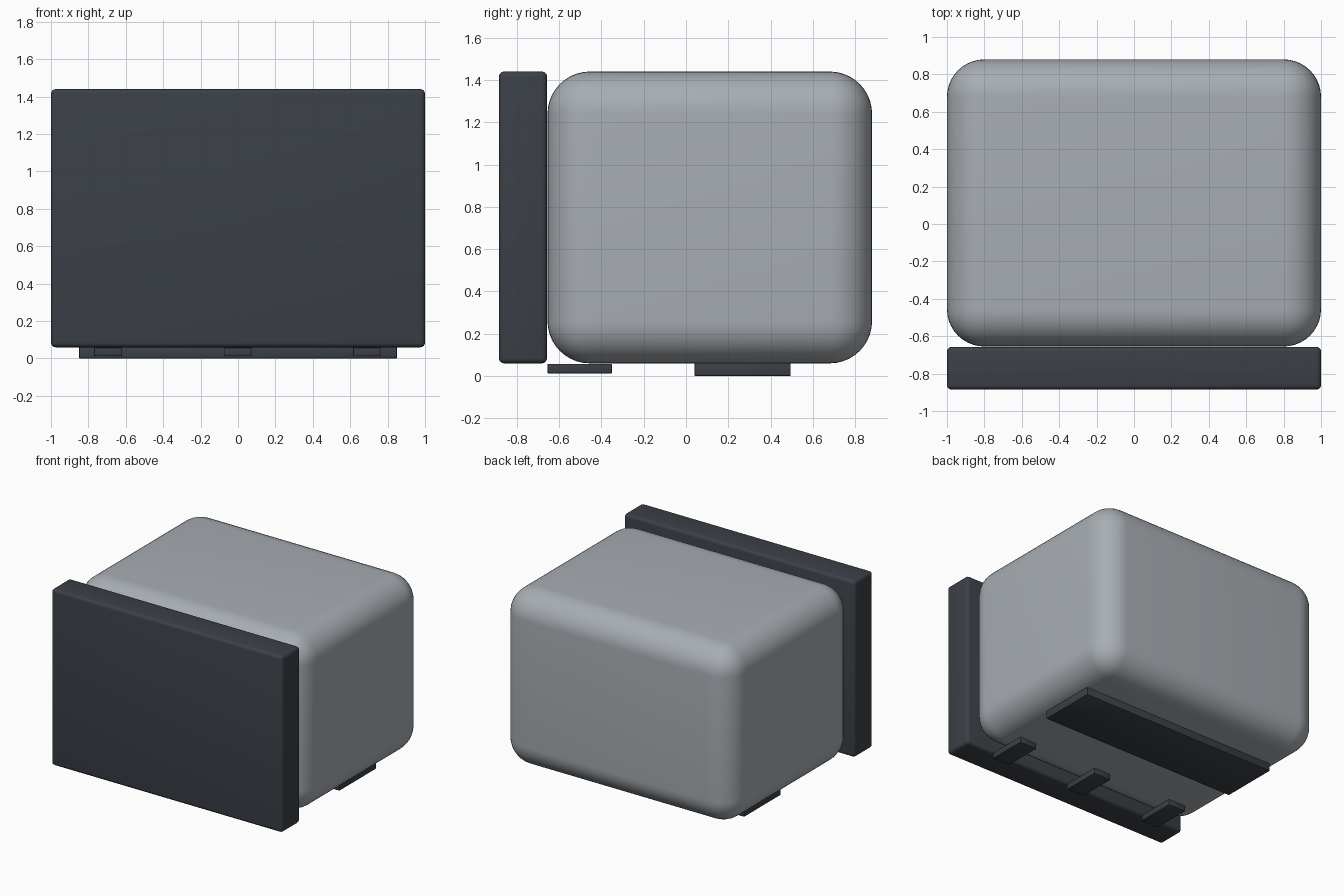
import bpy
import math

default_cube = bpy.data.objects.get("Cube")
if default_cube:
    bpy.data.objects.remove(default_cube, do_unlink=True)


def make_material(name, color):
    mat = bpy.data.materials.new(name)
    mat.use_nodes = True
    mat.diffuse_color = color
    for node in mat.node_tree.nodes:
        if node.type == 'BSDF_PRINCIPLED':
            node.inputs["Base Color"].default_value = color
            node.inputs["Roughness"].default_value = 0.5
    return mat


def rounded_box(name, low, high, radius, segments, mat):
    """Box between two corners with its edges rounded."""
    center = [(a + b) / 2 for a, b in zip(low, high)]
    bpy.ops.mesh.primitive_cube_add(size=1, location=center)
    obj = bpy.context.object
    obj.name = name
    obj.scale = [b - a for a, b in zip(low, high)]
    bpy.ops.object.transform_apply(location=False, rotation=False, scale=True)
    bevel = obj.modifiers.new("Rounded edges", 'BEVEL')
    bevel.width = radius
    bevel.segments = segments
    bpy.ops.object.modifier_apply(modifier=bevel.name)
    bpy.ops.object.shade_smooth_by_angle(angle=math.radians(35))
    obj.data.materials.append(mat)
    return obj


light_gray = make_material("light_gray", (0.39, 0.42, 0.45, 1))
dark_gray = make_material("dark_gray", (0.044, 0.052, 0.064, 1))

# Main housing and front panel
rounded_box("housing", (-1, -0.655, 0.06), (1, 0.88, 1.44), 0.2, 10, light_gray)
rounded_box("front_panel", (-1, -0.885, 0.06), (1, -0.657, 1.44), 0.025, 4, dark_gray)

# Wide foot under the housing
rounded_box("rear_foot", (-0.85, 0.04, 0), (0.85, 0.495, 0.062), 0.005, 2, dark_gray)

# Three tabs under the front edge
for side, x in (("right", -0.695), ("center", 0), ("left", 0.69)):
    rounded_box(f"front_tab_{side}", (x - 0.075, -0.655, 0.012),
                (x + 0.075, -0.35, 0.058), 0.005, 2, dark_gray)
